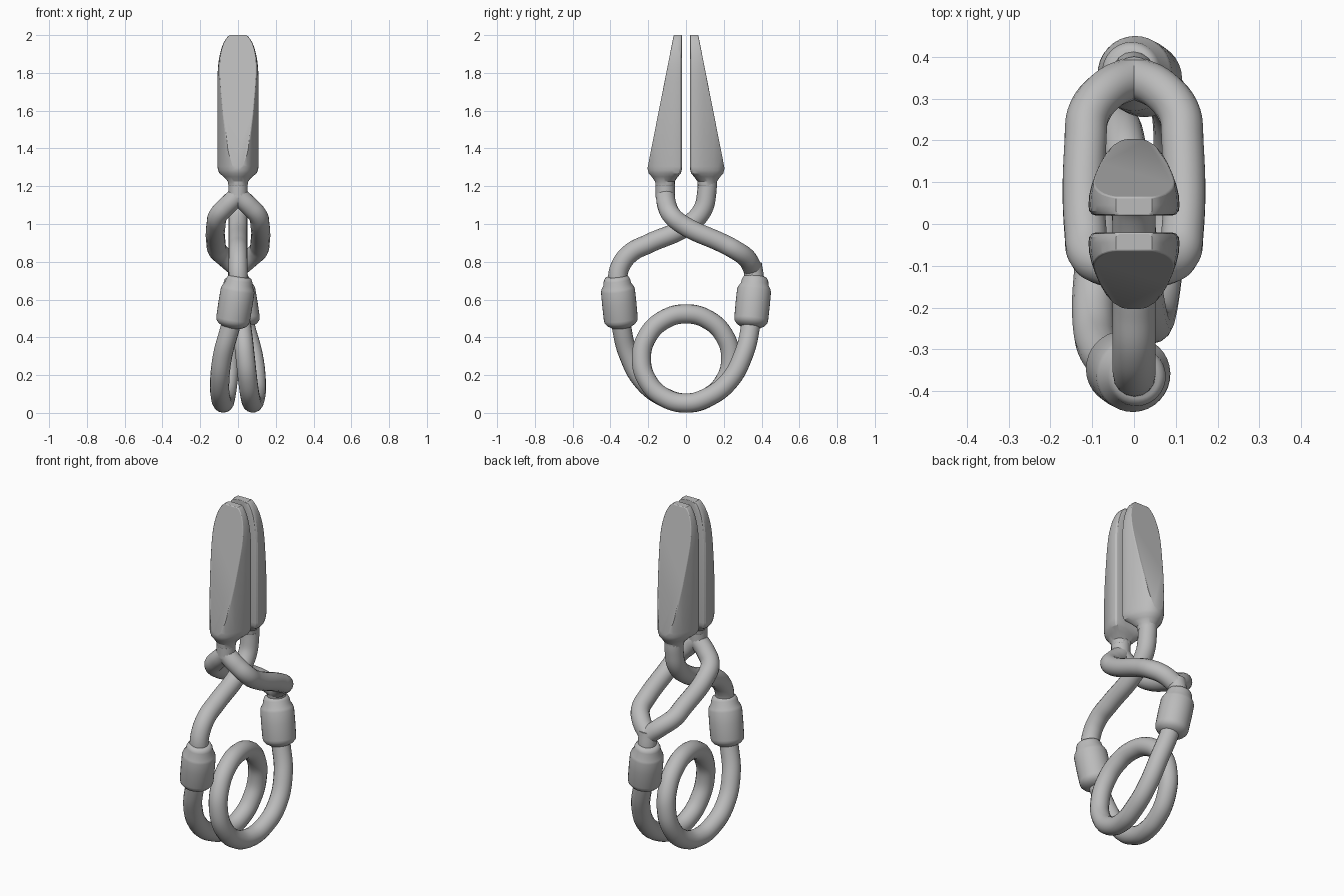
import bpy, bmesh, math
from mathutils import Vector, Matrix

cube = bpy.data.objects.get("Cube")
if cube:
    bpy.data.objects.remove(cube)

metal = bpy.data.materials.new("plain_grey")
metal.use_nodes = True
GREY = (0.5, 0.5, 0.5, 1)
metal.diffuse_color = GREY
metal.node_tree.nodes["Principled BSDF"].inputs["Base Color"].default_value = GREY

WIRE = 0.051
HALF_TURN = Matrix.Rotation(math.pi, 4, 'Z')


def activate(ob):
    bpy.ops.object.select_all(action='DESELECT')
    ob.select_set(True)
    bpy.context.view_layer.objects.active = ob


def wire(name, *paths):
    """Round wire along one or more smooth paths."""
    cu = bpy.data.curves.new(name, 'CURVE')
    cu.dimensions = '3D'
    cu.bevel_depth = WIRE
    cu.bevel_resolution = 6
    cu.resolution_u = 8
    cu.use_fill_caps = True
    for pts in paths:
        sp = cu.splines.new('BEZIER')
        sp.bezier_points.add(len(pts) - 1)
        for bp, p in zip(sp.bezier_points, pts):
            bp.co = p
            bp.handle_left_type = bp.handle_right_type = 'AUTO'
    ob = bpy.data.objects.new(name, cu)
    bpy.context.collection.objects.link(ob)
    activate(ob)
    bpy.ops.object.convert(target='MESH')
    ob = bpy.context.object
    ob.data.materials.append(metal)
    bpy.ops.object.shade_smooth_by_angle(angle=math.radians(50))


def loft(bm, rings):
    """Skin closed rings of equal length and cap both ends."""
    vs = [[bm.verts.new(p) for p in r] for r in rings]
    n = len(vs[0])
    for a, b in zip(vs, vs[1:]):
        for i in range(n):
            j = (i + 1) % n
            bm.faces.new((a[i], a[j], b[j], b[i]))
    bm.faces.new(vs[0])
    bm.faces.new(vs[-1])
    bmesh.ops.recalc_face_normals(bm, faces=bm.faces)


def finish(name, bm, matrix, angle, bevel=0):
    bm.transform(matrix)
    me = bpy.data.meshes.new(name)
    bm.to_mesh(me)
    bm.free()
    me.materials.append(metal)
    ob = bpy.data.objects.new(name, me)
    bpy.context.collection.objects.link(ob)
    activate(ob)
    if bevel:
        m = ob.modifiers.new("soft_edges", 'BEVEL')
        m.width, m.segments, m.angle_limit = bevel, 3, math.radians(50)
    bpy.ops.object.shade_smooth_by_angle(angle=math.radians(angle))


def jaw(name, matrix):
    """D-shaped bar with a rounded tip, planed off by a sloping cut."""
    half = [(.04, .02), (.09, .02), (.1, .023), (.107, .031), (.109, .045), (.107, .07),
            (.101, .095), (.092, .12), (.081, .145), (.066, .17), (.05, .188),
            (.03, .2), (.01, .205)]
    section = [Vector((x, -y, 0)) for x, y in half]
    section += [Vector((-p.x, p.y, 0)) for p in reversed(section)]
    centre = Vector((0, -.11, 0))
    rings = []
    # neck blending from round wire to the D section
    for z, blend, scale in ((1.2, 0, 1), (1.225, .06, 1), (1.25, .5, .97), (1.268, .88, .97),
                            (1.285, 1, .97), (1.305, 1, 1)):
        ring = []
        for p in section:
            d = p - centre
            q = centre + (d.normalized() * WIRE).lerp(d * scale, blend)
            ring.append(q + Vector((0, 0, z)))
        rings.append(ring)
    # straight blade, then the rounded tip
    for z, w in ((1.75, 1), (1.8, .99), (1.85, .955), (1.89, .9), (1.925, .82),
                 (1.955, .72), (1.98, .59), (1.993, .49), (2, .4)):
        rings.append([Vector((p.x * w, p.y, z)) for p in section])
    bm = bmesh.new()
    loft(bm, rings)
    cut = bmesh.ops.bisect_plane(
        bm, geom=bm.verts[:] + bm.edges[:] + bm.faces[:], plane_co=(0, -.203, 1.3),
        plane_no=(0, -.7, .138), clear_outer=True)
    bmesh.ops.holes_fill(bm, edges=[e for e in bm.edges if e.is_boundary])
    bmesh.ops.recalc_face_normals(bm, faces=bm.faces)
    finish(name, bm, matrix, 28, .012)


def collar(name, matrix):
    """Turned barrel following the tilted wire."""
    profile = [(.05, .14), (.062, .135), (.07, .12), (.073, .1), (.086, .078), (.09, .065),
               (.091, 0), (.09, -.09), (.087, -.105), (.075, -.12), (.05, -.135)]
    steps = 32
    bm = bmesh.new()
    loft(bm, [[Vector((r * math.cos(i * math.tau / steps), r * math.sin(i * math.tau / steps), z))
               for i in range(steps)] for r, z in profile])
    tilt = Vector((.16, -.1, 1)).to_track_quat('Z', 'Y').to_matrix().to_4x4()
    finish(name, bm, matrix @ Matrix.Translation((-.012, -.354, .585)) @ tilt, 40)


for side, m in (("front", Matrix.Identity(4)), ("back", HALF_TURN)):
    jaw(side + "_jaw", m)
    collar(side + "_collar", m)

# Plain arm: back jaw to front collar
wire("plain_arm", [(0, .11, 1.28), (0, .11, 1.17), (0, .085, 1.07), (0, 0, .987), (0, -.2, .895),
                   (0, -.295, .845), (0, -.35, .77), (0, -.363, .69), (-.01, -.355, .6)])

# Forked arm: front jaw to back collar, opening into a link around the plain arm
branch = [(0, -.11, 1.15), (.06, -.1, 1.095), (.105, -.075, 1.045), (.116, -.02, .998),
          (.116, .2, .895), (.108, .265, .86), (.065, .32, .82), (0, .352, .765)]
wire("forked_arm",
     [(0, -.11, 1.28), (0, -.11, 1.21), (0, -.11, 1.14)],
     [(0, .35, .79), (0, .363, .69), (.01, .355, .6)],
     branch, [(-x, y, z) for x, y, z in branch])

# Spring coil: leg in, one full turn, leg out
leg = [(-.015, -.35, .56), (-.042, -.34, .45), (-.08, -.305, .31), (-.097, -.225, .165),
       (-.092, -.11, .08)]
turn = []
for i in range(13):
    a = -math.pi / 2 + i * math.tau / 12
    turn.append((-.078 + .156 * i / 12, .236 * math.cos(a), .288 + .236 * math.sin(a)))
wire("spring_coil", leg + turn + [(-x, -y, z) for x, y, z in reversed(leg)])
